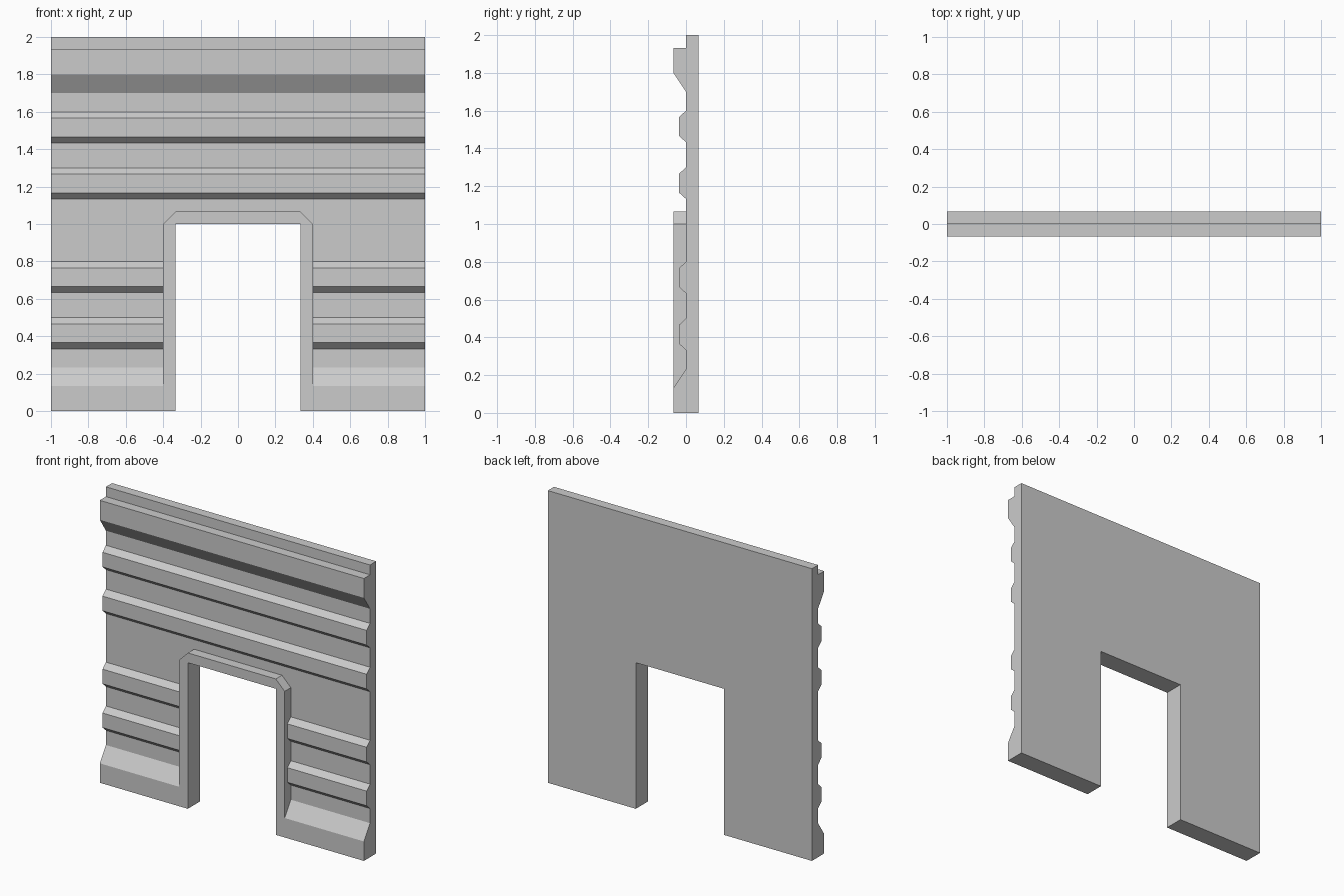
import bpy, bmesh
from mathutils import Vector

if "Cube" in bpy.data.objects:
    bpy.data.objects.remove(bpy.data.objects["Cube"])

D = 1 / 15      # half depth of the wall and trim projection
R = D * 0.55    # rib projection


def prism(name, points, direction):
    """Solid made by sweeping a closed outline along a direction."""
    bm = bmesh.new()
    face = bm.faces.new([bm.verts.new(p) for p in points])
    swept = bmesh.ops.extrude_face_region(bm, geom=[face])["geom"]
    bmesh.ops.translate(bm, vec=Vector(direction),
                        verts=[v for v in swept if isinstance(v, bmesh.types.BMVert)])
    bmesh.ops.recalc_face_normals(bm, faces=bm.faces)
    mesh = bpy.data.meshes.new(name)
    bm.to_mesh(mesh)
    bm.free()
    obj = bpy.data.objects.new(name, mesh)
    bpy.context.collection.objects.link(obj)
    return obj


def add_boolean(target, tool, operation):
    mod = target.modifiers.new(tool.name, 'BOOLEAN')
    mod.operation = operation
    mod.solver = 'EXACT'
    mod.object = tool
    tool.hide_render = True
    tool.hide_set(True)


# Wall cross-section: sloped plinth, four ribs, cornice, flat back
profile = [(D, 0), (-D, 0), (-D, 0.133), (0, 0.233)]
for z in (0.333, 0.633, 1.133, 1.433):
    profile += [(0, z), (-R, z + 0.033), (-R, z + 0.133), (0, z + 0.167)]
profile += [(0, 1.7), (-D, 1.8), (-D, 1.933), (0, 1.933), (0, 2), (D, 2)]
wall = prism("wall", [(-1, y, z) for y, z in profile], (2, 0, 0))

# Door surround with clipped top corners
half = [(0.4, 0), (0.4, 1), (0.333, 1.067)]
outline = half + [(-x, z) for x, z in reversed(half)]
surround = prism("door_surround", [(x, -D, z) for x, z in outline], (0, D * 1.5, 0))
add_boolean(wall, surround, 'UNION')

# Door opening
w = 1 / 3
opening = prism("door_opening_cutter",
                [(-w, -0.2, -0.1), (w, -0.2, -0.1), (w, -0.2, 1), (-w, -0.2, 1)],
                (0, 0.4, 0))
add_boolean(wall, opening, 'DIFFERENCE')
